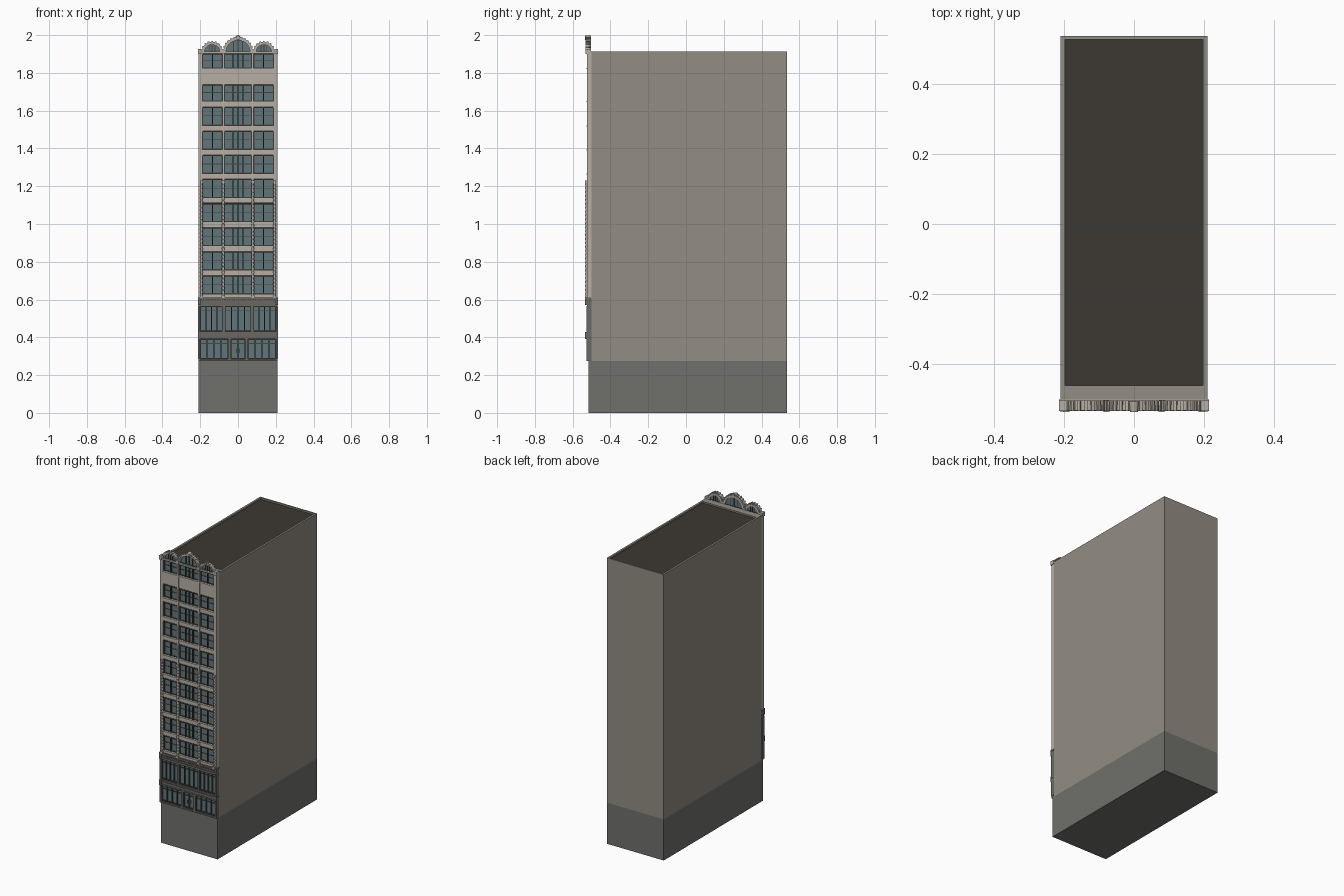
import bpy, bmesh
from math import pi, sin, cos, sqrt
from mathutils import Matrix, Vector

if "Cube" in bpy.data.objects:
    bpy.data.objects.remove(bpy.data.objects["Cube"])


def mat(name, r, g, b):
    m = bpy.data.materials.new(name)
    m.diffuse_color = (r, g, b, 1)
    m.use_nodes = True
    m.node_tree.nodes["Principled BSDF"].inputs["Base Color"].default_value = m.diffuse_color
    return m


STONE = mat("light_stone", 0.47, 0.43, 0.37)
WALL = mat("side_wall", 0.29, 0.265, 0.225)
BASE = mat("base_grey", 0.16, 0.165, 0.15)
SHOP = mat("shop_stone", 0.15, 0.14, 0.125)
FRAME = mat("window_frame", 0.06, 0.057, 0.05)
GLASS = mat("glass", 0.12, 0.18, 0.20)
ROOF = mat("roof_dark", 0.045, 0.04, 0.033)


def finish(name, bm, material):
    bmesh.ops.recalc_face_normals(bm, faces=bm.faces)
    me = bpy.data.meshes.new(name)
    bm.to_mesh(me)
    bm.free()
    me.materials.append(material)
    ob = bpy.data.objects.new(name, me)
    bpy.context.collection.objects.link(ob)
    return ob


def add_box(bm, x0, x1, y0, y1, z0, z1, pre=Matrix()):
    m = Matrix.Translation(((x0 + x1) / 2, (y0 + y1) / 2, (z0 + z1) / 2))
    m = pre @ m @ Matrix.Diagonal((x1 - x0, y1 - y0, z1 - z0, 1))
    bmesh.ops.create_cube(bm, size=1, matrix=m)


def boxes(name, items, material):
    bm = bmesh.new()
    for it in items:
        add_box(bm, *it)
    return finish(name, bm, material)


def add_half_ring(bm, cx, cz, ri, ro, y0, y1, n=20):
    rings = []
    for i in range(n + 1):
        a = pi * i / n
        rings.append([bm.verts.new((cx + r * cos(a), y, cz + r * sin(a)))
                      for r, y in ((ri, y0), (ro, y0), (ro, y1), (ri, y1))])
    for a, b in zip(rings, rings[1:]):
        for k in range(4):
            bm.faces.new((a[k], a[(k + 1) % 4], b[(k + 1) % 4], b[k]))
    bm.faces.new(rings[0])
    bm.faces.new(rings[-1])


# main block, base and roof
boxes("base", [(-.21, .21, -.515, .535, 0, .275)], BASE)
boxes("main_block", [(-.21, .21, -.5, .535, .275, 1.898)], WALL)
boxes("parapet", [(-.21, -.197, -.5, .535, 1.898, 1.912),
                  (.197, .21, -.5, .535, 1.898, 1.912),
                  (-.197, .197, .526, .535, 1.898, 1.912),
                  (-.197, .197, -.5, -.46, 1.898, 1.912)], WALL)
boxes("roof", [(-.197, .197, -.46, .526, 1.898, 1.902)], ROOF)

# window layout of the upper floors: bays with mullion positions
rows = [(.63 + .1275 * i, .73 + .1275 * i) for i in range(8)]
rows += [(1.65, 1.742), (1.825, 1.905)]
bays = [(-.188, -.083, [-.1355]), (-.072, .072, [-.027, 0, .027]),
        (.083, .188, [.1355])]

# piers and spandrels
boxes("piers", [(a, b, -.525, -.5, .61, 1.912) for a, b in
                ((-.21, -.188), (-.083, -.072), (.072, .083), (.188, .21))], STONE)
tops = [.61] + [r[1] for r in rows]
bottoms = [r[0] for r in rows] + [1.912]
boxes("spandrels", [(x0, x1, -.522, -.5, t, b) for x0, x1, _ in bays
                    for t, b in zip(tops, bottoms)], STONE)
boxes("window_sills", [(x0, x1, -.528, -.52, z0 - .005, z0)
                       for x0, x1, _ in bays for z0, _ in rows], STONE)
boxes("window_glass", [(x0, x1, -.509, -.499, z0, z1)
                       for x0, x1, _ in bays for z0, z1 in rows], GLASS)

# frames, mullions, meeting rails and dark window heads
fr = []
for x0, x1, mull in bays:
    for z0, z1 in rows:
        fr += [(x - .003, x + .003, -.519, -.508, z0, z1) for x in mull]
        fr += [(x0, x0 + .004, -.516, -.508, z0, z1),
               (x1 - .004, x1, -.516, -.508, z0, z1),
               (x0, x1, -.513, -.508, z0, z0 + .004),
               (x0, x1, -.512, -.508, (z0 + z1) / 2 - .0015, (z0 + z1) / 2 + .0015),
               (x0, x1, -.524, -.508, z1 - .008, z1)]
boxes("window_frames", fr, FRAME)

# twisted colonettes with bases and caps
bm = bmesh.new()
steps, seg = 150, 8
for cx in (-.193, -.0785, .0785, .193):
    prev = None
    for i in range(steps + 1):
        z, tw = .62 + .6 * i / steps, pi * 29 * i / steps
        ring = []
        for k in range(seg):
            a = 2 * pi * k / seg
            r = .0062 + .0018 * cos(2 * (a - tw))
            ring.append(bm.verts.new((cx + r * cos(a), -.527 + r * sin(a), z)))
        if prev:
            for k in range(seg):
                j = (k + 1) % seg
                bm.faces.new((prev[k], prev[j], ring[j], ring[k]))
        prev = ring
col = finish("twisted_colonettes", bm, STONE)
for p in col.data.polygons:
    p.use_smooth = True
boxes("colonette_blocks", [(x - .009, x + .009, -.535, -.52, z, z + .013)
                           for x in (-.193, -.0785, .0785, .193)
                           for z in (.609, 1.218)], STONE)

# two-storey shop front: walls, cornices and pilasters
boxes("shop_wall", [
    (-.21, .21, -.527, -.5, .275, .285), (-.21, .21, -.527, -.5, .39, .43),
    (-.21, .21, -.525, -.5, .565, .61)]
    + [(s * .2055 - .0055, s * .2055 + .0055, -.527, -.5, .285, .565) for s in (-1, 1)]
    + [(s * .045 - .008, s * .045 + .008, -.527, -.5, .285, .39) for s in (-1, 1)]
    + [(s * .0755 - .006, s * .0755 + .006, -.526, -.5, .43, .565) for s in (-1, 1)], SHOP)
boxes("shop_cornices", [
    (-.213, .213, -.533, -.5, .6, .611), (-.211, .211, -.53, -.5, .572, .58),
    (-.213, .213, -.532, -.5, .41, .42), (-.211, .211, -.53, -.5, .395, .401)]
    + [(x - .008, x + .008, -.534, -.52, z, z + .035)
       for x in (-.203, .203) for z in (.57, .392)], SHOP)
boxes("cornice_dentils", [(-.1915 + i * .0125, -.1855 + i * .0125, -.531, -.52, .59, .6)
                          for i in range(31)], SHOP)
boxes("shop_glass", [(-.2, .2, -.511, -.499, .285, .39),
                     (-.2, .2, -.511, -.499, .43, .565)], GLASS)
fr = []
for x0, x1, z0, z1, n in ((-.2, -.053, .285, .39, 4), (.053, .2, .285, .39, 4),
                          (-.037, .037, .285, .39, 2), (-.2, -.0815, .43, .565, 4),
                          (-.0695, .0695, .43, .565, 4), (.0815, .2, .43, .565, 4)):
    for i in range(n + 1):
        x = x0 + (x1 - x0) * i / n
        fr.append((max(x0, x - .003), min(x1, x + .003), -.519, -.51, z0, z1))
    zt = z1 - .022
    fr += [(x0, x1, -.517, -.51, zt - .002, zt + .002),
           (x0, x1, -.519, -.51, z0, z0 + .006), (x0, x1, -.519, -.51, z1 - .005, z1)]
boxes("shop_frames", fr, FRAME)
boxes("door_handles", [(s * .007 - .0015, s * .007 + .0015, -.523, -.51, .318, .34)
                       for s in (-1, 1)], SHOP)

# three crowning arches with glazing and raised crest blocks
arch, glass, bars, crest = (bmesh.new() for _ in range(4))
for cx, R, n in ((-.137, .053, 9), (0, .076, 13), (.137, .053, 9)):
    cz = 1.91
    add_half_ring(arch, cx, cz, R - .013, R, -.525, -.503)
    add_half_ring(arch, cx, cz, R - .006, R + .002, -.531, -.515)
    add_half_ring(glass, cx, cz, .001, R - .013, -.514, -.509)
    ri = R - .012
    for f in (-.38, 0, .38):
        x = cx + f * ri
        add_box(bars, x - .002, x + .002, -.52, -.506, cz, cz + sqrt(1 - f * f) * ri)
    add_box(bars, cx - ri, cx + ri, -.52, -.505, cz - .004, cz + .004)
    for i in range(n):
        a = pi * (i + .5) / n
        pre = Matrix.Translation((cx, 0, cz)) @ Matrix.Rotation(pi / 2 - a, 4, 'Y')
        add_box(crest, -.0045, .0045, -.533, -.503, R - .003, R + .0065, pre)
finish("crown_arches", arch, STONE)
finish("arch_glass", glass, GLASS)
finish("arch_bars", bars, FRAME)
finish("arch_crest", crest, STONE)

# medallion on the centre arch
bm = bmesh.new()
bmesh.ops.create_cone(bm, cap_ends=True, segments=16, radius1=.014, radius2=.011, depth=.03,
                      matrix=Matrix.Translation((0, -.52, 1.986)) @ Matrix.Rotation(pi / 2, 4, 'X'))
finish("arch_medallion", bm, STONE)

# pier blocks and moulding at the foot of the arches
boxes("arch_springers", [(x - w, x + w, -.533, -.502, 1.9, 1.926)
                         for x, w in ((-.203, .01), (-.0785, .008), (.0785, .008), (.203, .01))]
      + [(-.212, .212, -.529, -.5, 1.905, 1.912)], STONE)
